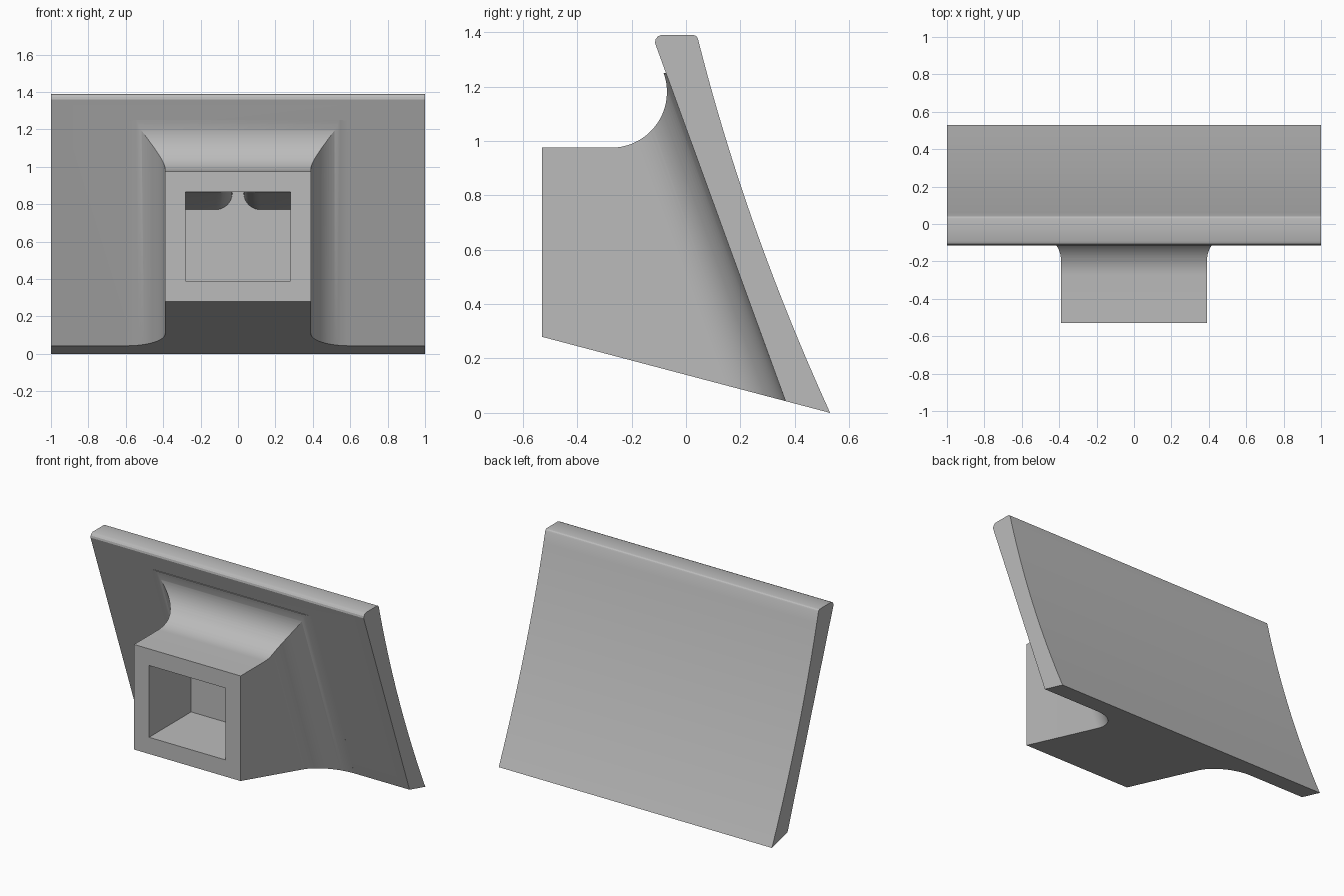
import bpy, bmesh, math
from mathutils import Vector

if "Cube" in bpy.data.objects:
    bpy.data.objects.remove(bpy.data.objects["Cube"])

grey = bpy.data.materials.new("light_grey")
grey.diffuse_color = (0.5, 0.5, 0.5, 1)
grey.use_nodes = True
grey.node_tree.nodes["Principled BSDF"].inputs["Base Color"].default_value = grey.diffuse_color


def prism(name, points, sweep):
    """Closed solid: polygon of 3D points swept along a vector."""
    bm = bmesh.new()
    base = bm.faces.new([bm.verts.new(p) for p in points])
    new = bmesh.ops.extrude_face_region(bm, geom=[base], use_keep_orig=True)["geom"]
    bmesh.ops.translate(bm, vec=sweep, verts=[v for v in new if isinstance(v, bmesh.types.BMVert)])
    bmesh.ops.recalc_face_normals(bm, faces=bm.faces)
    mesh = bpy.data.meshes.new(name)
    bm.to_mesh(mesh)
    bm.free()
    mesh.materials.append(grey)
    obj = bpy.data.objects.new(name, mesh)
    bpy.context.collection.objects.link(obj)
    return obj


def combine(target, tool, operation):
    """Apply a boolean and discard the tool."""
    mod = target.modifiers.new("bool", 'BOOLEAN')
    mod.operation, mod.solver, mod.object = operation, 'EXACT', tool
    bpy.context.view_layer.objects.active = target
    bpy.ops.object.modifier_apply(modifier=mod.name)
    bpy.data.objects.remove(tool)


def arc(cx, cy, r, start, end, n=20):
    angles = [math.radians(start + (end - start) * i / n) for i in range(n + 1)]
    return [(cx + r * math.cos(a), cy + r * math.sin(a)) for a in angles]


def along_x(name, profile, half):
    return prism(name, [(-half, y, z) for y, z in profile], (2 * half, 0, 0))


# Leaning plate: straight front, gently hollow back, rounded top edges
steps = [i / 20 for i in range(21)]
back = [(0.044 + 0.486 * t - 0.14 * t * (1 - t), 1.375 * (1 - t)) for t in steps]
top_edge = [(-0.114, 1.36), (-0.112, 1.373), (-0.104, 1.384), (-0.09, 1.39),
            (0.022, 1.39), (0.033, 1.388), (0.04, 1.383)]
plate = along_x("mount", [(0.418, -0.1)] + top_edge + back + [(0.575, -0.1)], 1.0)

# Block profile with a fillet from its top up into the plate
lean = math.atan(0.364)
fillet = arc(-0.275, 1.18, 0.205, -90, math.degrees(lean))
block = along_x("block", [(-0.53, -0.15), (-0.53, 0.975)] + fillet
                + [(-0.015, 1.24), (0.49, -0.15)], 0.8)

# Side fillets: section square to the plate, swept up along its slope
up = Vector((0, -math.sin(lean), math.cos(lean)))
out = Vector((0, -math.cos(lean), -math.sin(lean)))
origin = Vector((0, 0.365, 0.045)) - 1.5 * up
right = [(0.39, 1.6)] + arc(0.595, 0.205, 0.205, 180, 270) + [(0.595, -0.03)]
section = right + [(-x, d) for x, d in reversed(right)]
sides = prism("sides", [origin + Vector((x, 0, 0)) + d * out for x, d in section], 3.6 * up)
combine(block, sides, 'INTERSECT')
combine(plate, block, 'UNION')

# Sloping underside
under = along_x("under", [(-0.9, 0.264 * 1.43), (0.9, -0.264 * 0.37), (0.9, -1), (-0.9, -1)], 1.5)
combine(plate, under, 'DIFFERENCE')

# Socket with two sloping, rounded ramps hanging from its ceiling
socket = along_x("socket", [(-0.7, 0.39), (-0.09, 0.39), (-0.09, 0.865), (-0.7, 0.865)], 0.28)
for s in (-1, 1):
    ramp = [(0.3, 0.77)] + arc(0.12, 0.86, 0.09, 270, 180, 10) + [(0.03, 1.1), (0.3, 1.1)]
    combine(socket, prism("ramp", [(s * x, -0.56, z + 0.103) for x, z in ramp],
                          (0, 0.5, -0.108)), 'DIFFERENCE')
combine(plate, socket, 'DIFFERENCE')

# Smooth curves, crisp edges
plate.select_set(True)
bpy.context.view_layer.objects.active = plate
bpy.ops.object.shade_smooth_by_angle(angle=math.radians(25))
